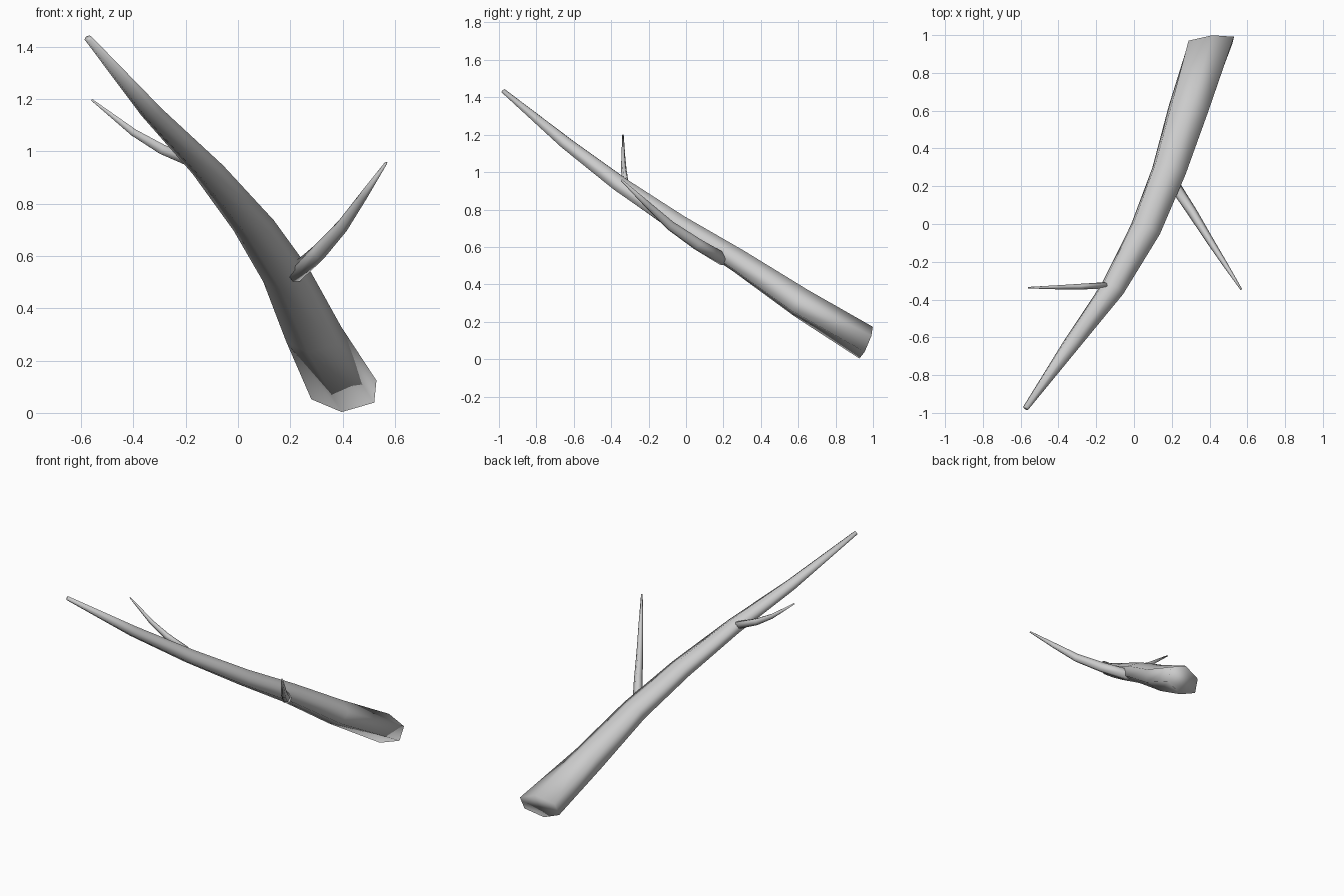
import bpy, bmesh
from math import cos, sin, tau, radians
from mathutils import Vector

cube = bpy.data.objects.get("Cube")
if cube:
    bpy.data.objects.remove(cube, do_unlink=True)

bark = bpy.data.materials.new("pale_grey_bark")
bark.use_nodes = True
bark.diffuse_color = (0.6, 0.6, 0.6, 1)
bark.node_tree.nodes["Principled BSDF"].inputs["Base Color"].default_value = (0.6, 0.6, 0.6, 1)

SIDES = 6


def limb(name, rings, start_dir=None, phase=0.0):
    """Loft a tapering tube; each ring is (centre, half width, half height)."""
    bm = bmesh.new()
    centres = [Vector(r[0]) for r in rings]
    loops = []
    for i, (_, wide, high) in enumerate(rings):
        ahead = centres[min(i + 1, len(rings) - 1)]
        behind = centres[max(i - 1, 0)]
        along = (ahead - behind).normalized()
        if i == 0 and start_dir:
            along = Vector(start_dir).normalized()
        side = along.cross(Vector((0, 0, 1))).normalized()
        up = side.cross(along)
        loops.append([
            bm.verts.new(centres[i] + side * wide * cos(phase + tau * k / SIDES)
                         + up * high * sin(phase + tau * k / SIDES))
            for k in range(SIDES)])
    for low, top in zip(loops, loops[1:]):
        for k in range(SIDES):
            n = (k + 1) % SIDES
            bm.faces.new((low[k], low[n], top[n], top[k]))
    # Close both ends
    bm.faces.new(loops[0][::-1])
    bm.faces.new(loops[-1])
    bmesh.ops.recalc_face_normals(bm, faces=bm.faces)
    for face in bm.faces:
        face.smooth = True
    mesh = bpy.data.meshes.new(name)
    bm.to_mesh(mesh)
    bm.free()
    mesh.materials.append(bark)
    obj = bpy.data.objects.new(name, mesh)
    bpy.context.collection.objects.link(obj)
    return obj


# Main branch, thick end at the back on the ground, tip at the front
limb("main_branch", [
    ((0.405, 0.963, 0.088), 0.14, 0.092),
    ((0.29, 0.615, 0.30), 0.115, 0.082),
    ((0.185, 0.28, 0.525), 0.098, 0.065),
    ((0.06, -0.03, 0.717), 0.088, 0.054),
    ((-0.115, -0.345, 0.93), 0.069, 0.046),
    ((-0.33, -0.635, 1.15), 0.048, 0.035),
    ((-0.573, -0.975, 1.433), 0.017, 0.013),
], start_dir=(0.1, -0.92, 0.38), phase=radians(-25))

# Side twig on the left
limb("left_twig", [
    ((0.215, 0.205, 0.53), 0.03, 0.036),
    ((0.31, 0.06, 0.615), 0.026, 0.033),
    ((0.40, -0.085, 0.715), 0.02, 0.027),
    ((0.48, -0.21, 0.83), 0.014, 0.018),
    ((0.567, -0.345, 0.957), 0.005, 0.005),
])

# Side twig on the right
limb("right_twig", [
    ((-0.15, -0.325, 0.95), 0.017, 0.025),
    ((-0.29, -0.332, 1.008), 0.015, 0.022),
    ((-0.40, -0.335, 1.073), 0.011, 0.016),
    ((-0.56, -0.337, 1.198), 0.004, 0.004),
])
